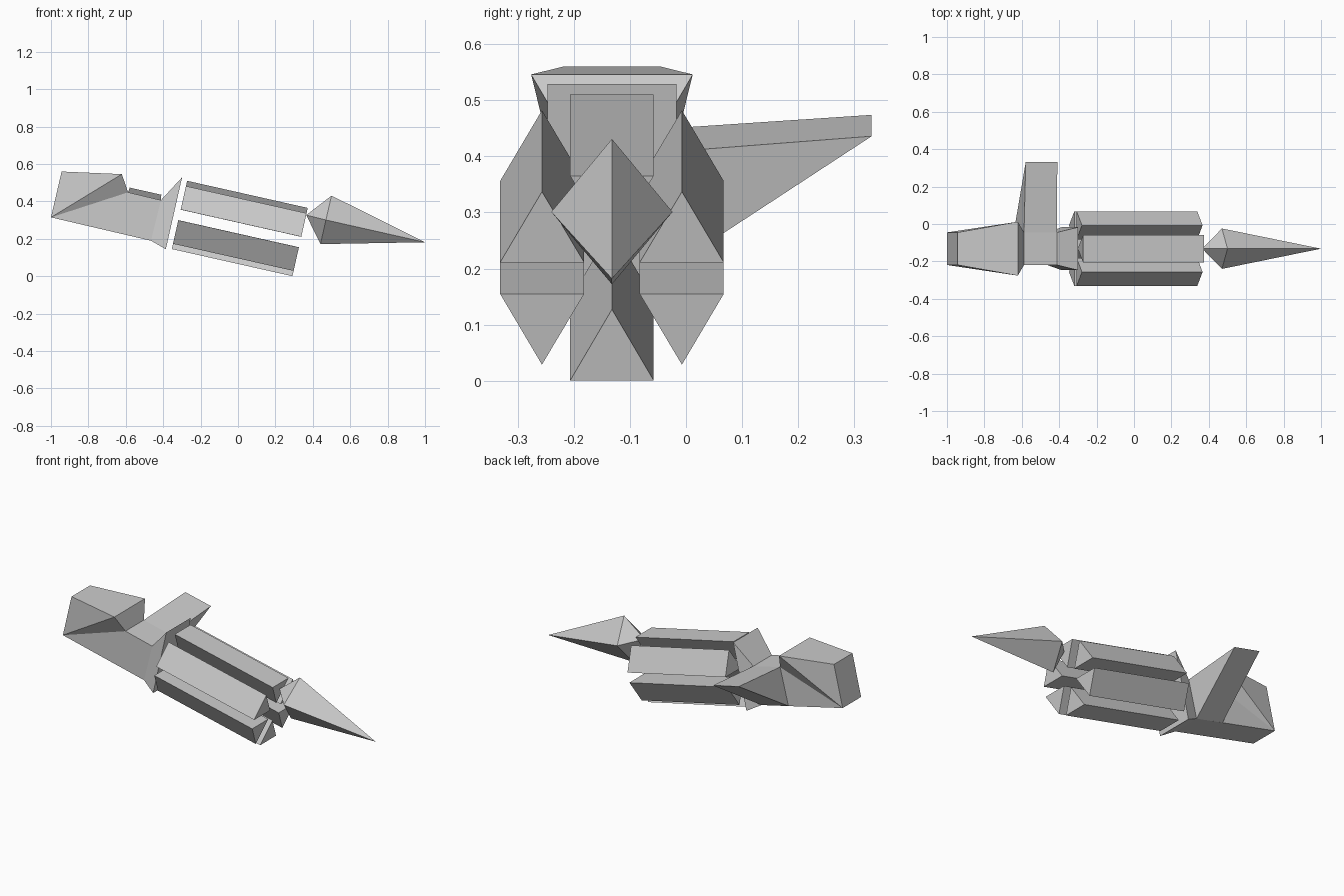
import bpy, bmesh, math
from mathutils import Matrix, Vector

if "Cube" in bpy.data.objects:
    bpy.data.objects.remove(bpy.data.objects["Cube"])

CY = -0.132                      # centre plane of the device
TILT = math.radians(12.67)       # whole device points slightly downwards
AXIS = Matrix.Translation((0.332, CY, 0.183)) @ Matrix.Rotation(TILT, 4, 'Y')


def loft(name, ring_a, ring_b, caps=None, matrix=Matrix()):
    """Closed solid bridging two rings of equal length; caps list the end faces."""
    n = len(ring_a)
    bm = bmesh.new()
    va = [bm.verts.new(matrix @ Vector(p)) for p in ring_a]
    vb = [bm.verts.new(matrix @ Vector(p)) for p in ring_b]
    for i in range(n):
        j = (i + 1) % n
        bm.faces.new((va[i], va[j], vb[j], vb[i]))
    for cap in caps or [range(n)]:
        bm.faces.new([va[i] for i in cap])
        bm.faces.new([vb[i] for i in cap])
    bmesh.ops.remove_doubles(bm, verts=bm.verts[:], dist=1e-5)
    bmesh.ops.recalc_face_normals(bm, faces=bm.faces[:])
    me = bpy.data.meshes.new(name)
    bm.to_mesh(me)
    bm.free()
    ob = bpy.data.objects.new(name, me)
    bpy.context.collection.objects.link(ob)
    return ob


def rect(top, bottom, half):
    """Upright rectangle across the centre plane from two (x, z) points."""
    return [(p[0], CY + s * half, p[1])
            for p, s in ((top, -1), (top, 1), (bottom, 1), (bottom, -1))]


# Six triangular barrels around the tilted axis, points facing inwards
for k in range(6):
    turn = Matrix.Rotation(k * math.pi / 3, 4, 'X')
    tri = [(-0.0745, 0.187), (0.0745, 0.187), (0, 0.057)]
    loft(f"barrel_{k + 1}", [(0, y, z) for y, z in tri],
         [(-0.661, y, z) for y, z in tri], matrix=AXIS @ turn)

# Spike at the muzzle: four-sided double pyramid
diamond = [(0.5, CY, 0.431), (0.47, CY + 0.108, 0.301),
           (0.441, CY, 0.172), (0.47, CY - 0.108, 0.301)]
bm = bmesh.new()
ring = [bm.verts.new(p) for p in diamond]
for tip in ((0.365, CY, 0.327), (1.0, CY, 0.182)):
    v = bm.verts.new(tip)
    for i in range(4):
        bm.faces.new((ring[i], ring[(i + 1) % 4], v))
bmesh.ops.recalc_face_normals(bm, faces=bm.faces[:])
me = bpy.data.meshes.new("muzzle_spike")
bm.to_mesh(me)
bm.free()
bpy.context.collection.objects.link(bpy.data.objects.new("muzzle_spike", me))

# Rear body: side profile (x, z, half width), widest at the hump's front edge
profile = [(-1.0, 0.315, 0.087), (-0.943, 0.56, 0.087), (-0.621, 0.546, 0.144),
           (-0.588, 0.449, 0.087), (-0.412, 0.407, 0.087), (-0.465, 0.19, 0.087)]
loft("rear_body", [(x, CY - h, z) for x, z, h in profile],
     [(x, CY + h, z) for x, z, h in profile],
     caps=[(0, 1, 2), (0, 2, 3), (0, 3, 4, 5)])

# Flared collar between body and barrels
loft("collar", rect((-0.412, 0.407), (-0.465, 0.19), 0.087),
     rect((-0.299, 0.529), (-0.386, 0.145), 0.115))

# Wedge-shaped side handle tapering to an edge on the back side
root = CY + 0.087
loft("side_handle",
     [(-0.588, root, 0.449), (-0.412, root, 0.407),
      (-0.465, root, 0.19), (-0.643, root, 0.232)],
     [(-0.579, 0.331, 0.474), (-0.41, 0.331, 0.436),
      (-0.41, 0.331, 0.436), (-0.579, 0.331, 0.474)],
     caps=[])
